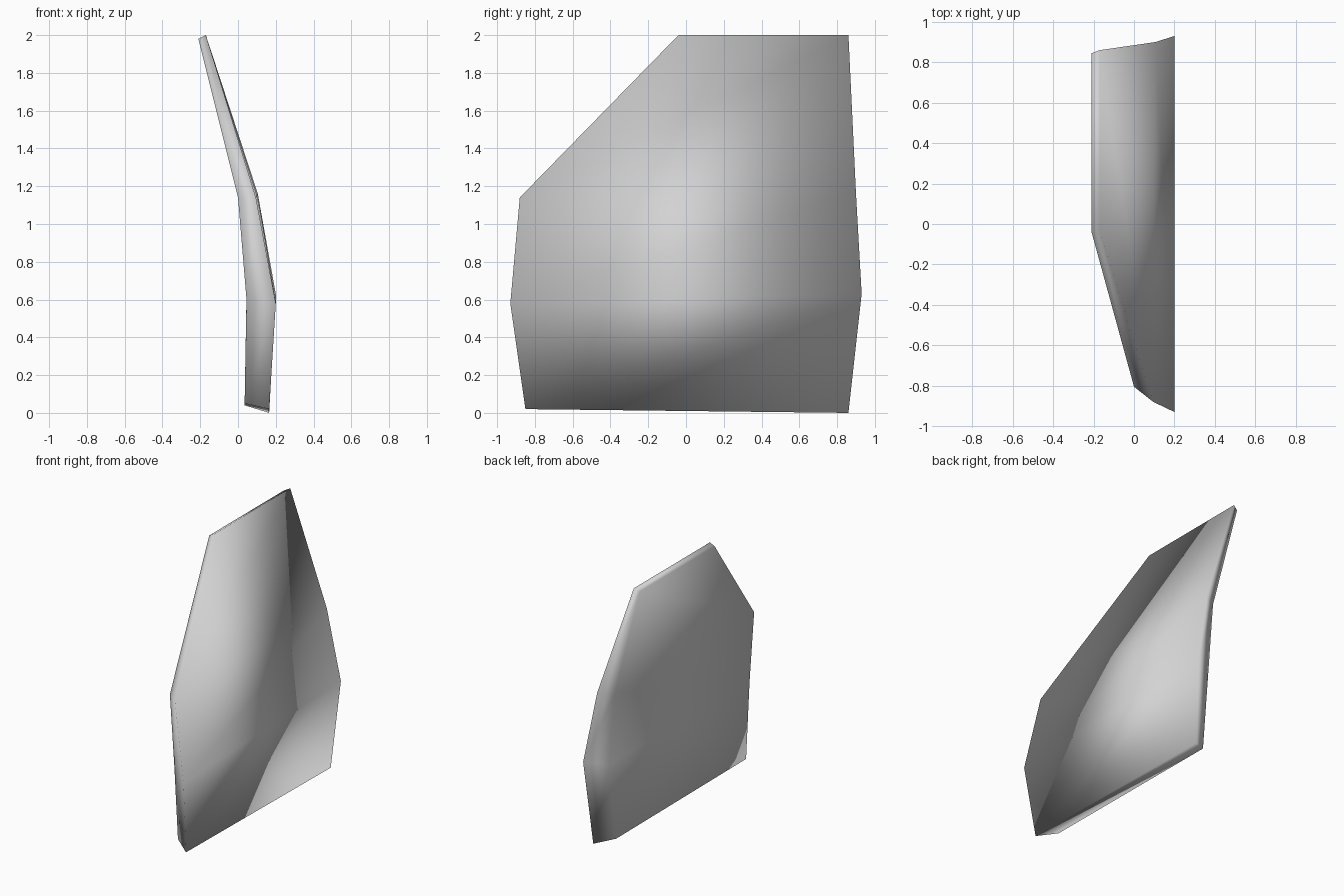
import bpy
import bmesh

# Remove the default cube if present
cube = bpy.data.objects.get("Cube")
if cube:
    bpy.data.objects.remove(cube, do_unlink=True)

# Plain grey material
grey = bpy.data.materials.new("light_grey")
grey.use_nodes = True
colour = (0.65, 0.65, 0.65, 1.0)
grey.diffuse_color = colour
grey.node_tree.nodes["Principled BSDF"].inputs["Base Color"].default_value = colour

# Edge profiles of the bent plate, from top to bottom
outer_front = [(-0.17, -0.04, 2.0), (0.095, -0.88, 1.14), (0.2, -0.93, 0.58), (0.165, -0.85, 0.02)]
outer_back = [(-0.17, 0.86, 2.0), (0.105, 0.9, 1.16), (0.2, 0.93, 0.63), (0.165, 0.86, 0.0)]
inner_front = [(-0.21, -0.04, 1.98), (0.0, -0.805, 1.14), (0.045, -0.815, 0.6), (0.035, -0.76, 0.05)]
inner_back = [(-0.21, 0.845, 1.98), (0.0, 0.84, 1.16), (0.045, 0.845, 0.62), (0.035, 0.775, 0.04)]

bm = bmesh.new()
loops = [[bm.verts.new(p) for p in profile]
         for profile in (outer_front, outer_back, inner_back, inner_front)]


def bridge(a, b):
    """Fill the strip between two profiles, split from lower a to upper b."""
    for i in range(len(a) - 1):
        bm.faces.new((a[i], a[i + 1], b[i]))
        bm.faces.new((a[i + 1], b[i + 1], b[i]))


# Outer face, back rim, inner face and front rim
bridge(loops[0], loops[1])
bridge(loops[1], loops[2])
bridge(loops[3], loops[2])
bridge(loops[3], loops[0])

# Top and bottom rims
for end in (0, -1):
    bm.faces.new([loop[end] for loop in loops])

bmesh.ops.recalc_face_normals(bm, faces=bm.faces)
for face in bm.faces:
    face.smooth = True

mesh = bpy.data.meshes.new("curved_plate")
bm.to_mesh(mesh)
bm.free()
mesh.materials.append(grey)
plate = bpy.data.objects.new("curved_plate", mesh)
bpy.context.collection.objects.link(plate)
